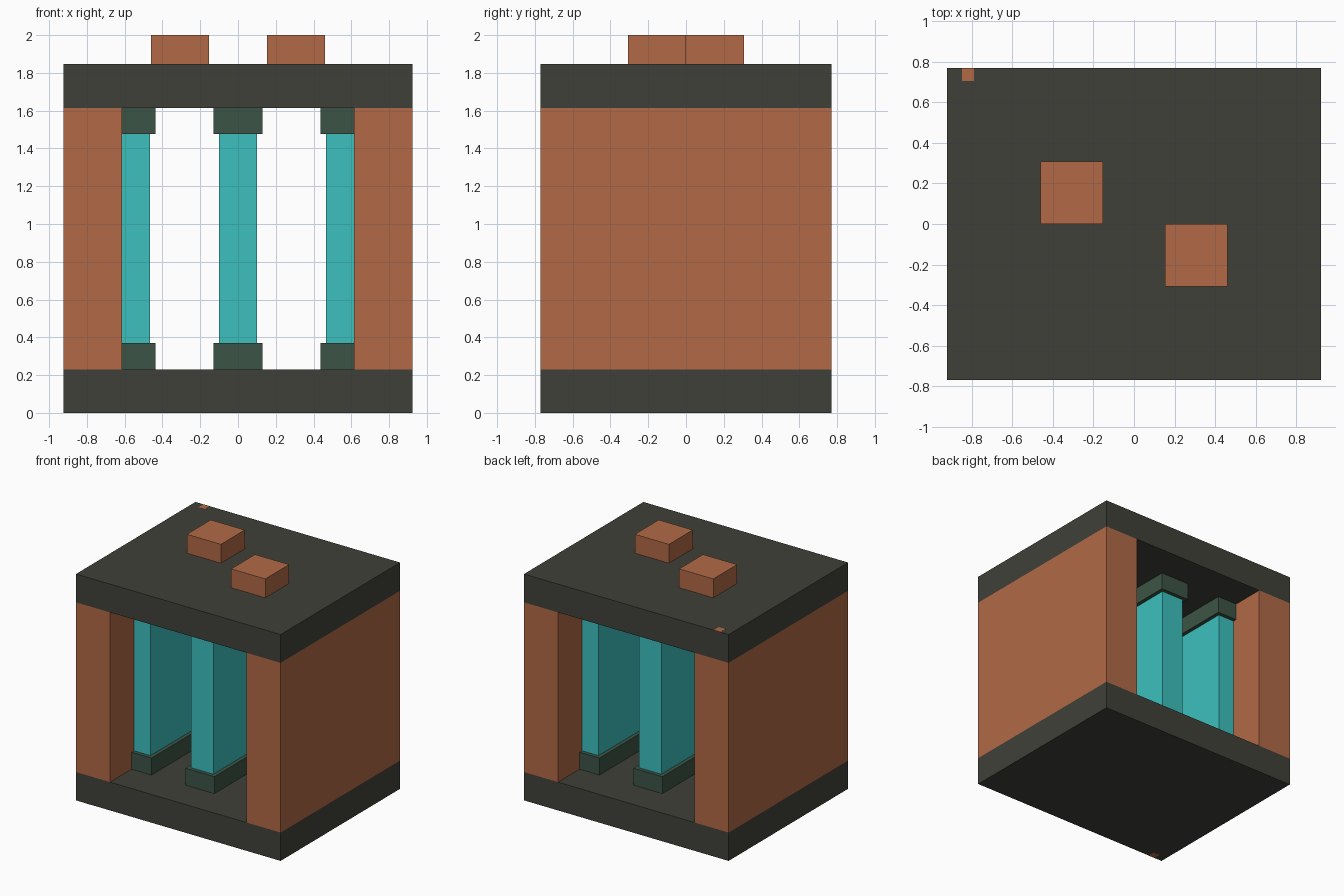
import bpy
import bmesh
from mathutils import Matrix, Vector

cube = bpy.data.objects.get("Cube")
if cube:
    bpy.data.objects.remove(cube, do_unlink=True)

U = 2 / 13  # one design unit


def material(name, rgb):
    """Flat material from 0-255 display values, stored as linear."""
    lin = [((c / 255 + 0.055) / 1.055) ** 2.4 for c in rgb]
    m = bpy.data.materials.new(name)
    m.use_nodes = True
    m.diffuse_color = (*lin, 1)
    bsdf = m.node_tree.nodes["Principled BSDF"]
    bsdf.inputs["Base Color"].default_value = (*lin, 1)
    bsdf.inputs["Roughness"].default_value = 0.8
    return m


charcoal = material("charcoal", (64, 64, 58))
copper = material("copper", (178, 106, 70))
teal = material("teal", (60, 192, 190))
dark_green = material("dark green", (60, 84, 70))


def box(name, lo, hi, mat):
    """Box between two opposite corners."""
    lo, hi = Vector(lo), Vector(hi)
    mesh = bpy.data.meshes.new(name)
    bm = bmesh.new()
    bmesh.ops.create_cube(bm, size=1, matrix=Matrix.Translation((lo + hi) / 2)
                          @ Matrix.Diagonal((*(hi - lo), 1)))
    bm.to_mesh(mesh)
    bm.free()
    mesh.materials.append(mat)
    obj = bpy.data.objects.new(name, mesh)
    bpy.context.collection.objects.link(obj)
    return obj


W, D = 6 * U, 5 * U              # half width, half depth
Z1, Z2, Z3 = 1.5 * U, 10.5 * U, 12 * U

# Base and lid slabs
box("base_slab", (-W, -D, 0), (W, D, Z1), charcoal)
box("top_slab", (-W, -D, Z2), (W, D, Z3), charcoal)

# Side walls
box("right_wall", (-W, -D, Z1), (-4 * U, D, Z2), copper)
box("left_wall", (4 * U, -D, Z1), (W, D, Z2), copper)

# Plates held by a foot and a cap; the outer two are sunk into the walls
FOOT = 0.9 * U
for side, x in (("right", -0.567), ("middle", 0), ("left", 0.567)):
    px, py = 0.65 * U, 3 * U
    cx, cy = 0.85 * U, 3.2 * U
    box(side + "_plate", (x - px, -py, Z1 + FOOT), (x + px, py, Z2 - FOOT), teal)
    box(side + "_plate_foot", (x - cx, -cy, Z1), (x + cx, cy, Z1 + FOOT), dark_green)
    box(side + "_plate_cap", (x - cx, -cy, Z2 - FOOT), (x + cx, cy, Z2), dark_green)

# Terminals on the lid
box("right_terminal", (-3 * U, 0, Z3), (-U, 2 * U, 13 * U), copper)
box("left_terminal", (U, -2 * U, Z3), (3 * U, 0, 13 * U), copper)

# Tiny corner marks on the lid and under the base
T = 0.001
box("top_corner_mark", (-0.85, 0.705, Z3), (-0.79, D, Z3 + T), copper)
box("bottom_corner_mark", (-0.85, -D, -T), (-0.79, -0.705, 0), copper)
